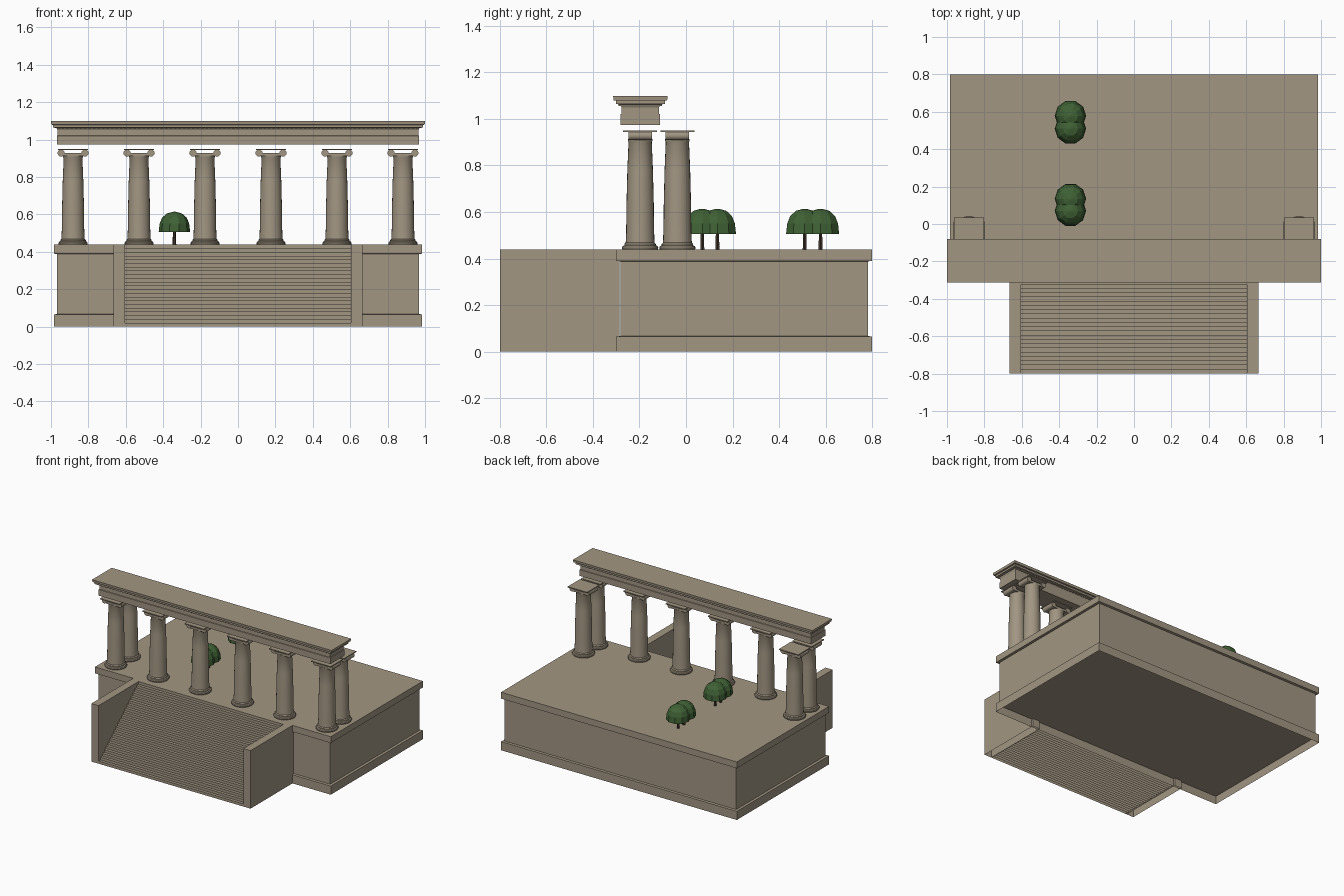
import bpy, bmesh, math
from mathutils import Matrix

if "Cube" in bpy.data.objects:
    bpy.data.objects.remove(bpy.data.objects["Cube"])


def material(name, col):
    m = bpy.data.materials.new(name)
    m.diffuse_color = (*col, 1)
    m.use_nodes = True
    m.node_tree.nodes["Principled BSDF"].inputs["Base Color"].default_value = m.diffuse_color
    return m


STONE = material("stone", (0.36, 0.305, 0.225))
LEAF = material("leaf", (0.05, 0.12, 0.035))
BARK = material("bark", (0.05, 0.035, 0.025))


def finish(name, bm, mat, smooth=None, recalc=True):
    if recalc:
        bmesh.ops.recalc_face_normals(bm, faces=bm.faces)
    me = bpy.data.meshes.new(name)
    bm.to_mesh(me)
    bm.free()
    me.materials.append(mat)
    ob = bpy.data.objects.new(name, me)
    bpy.context.collection.objects.link(ob)
    if smooth:
        bpy.ops.object.select_all(action='DESELECT')
        ob.select_set(True)
        bpy.context.view_layer.objects.active = ob
        bpy.ops.object.shade_smooth_by_angle(angle=math.radians(smooth))
    return ob


def loft(bm, rings, bottom=True):
    """Skin a list of equal-length point rings and cap the ends."""
    vs = [[bm.verts.new(p) for p in r] for r in rings]
    n = len(vs[0])
    for a, b in zip(vs, vs[1:]):
        for i in range(n):
            bm.faces.new((a[i], a[(i + 1) % n], b[(i + 1) % n], b[i]))
    if bottom:
        bm.faces.new(vs[0][::-1])
    bm.faces.new(vs[-1])


def rect(cx, cy, hx, hy, z):
    return [(cx + sx * hx, cy + sy * hy, z) for sx, sy in ((-1, -1), (1, -1), (1, 1), (-1, 1))]


def circle(r, z, n, cx=0, cy=0, turn=0.0):
    return [(cx + r * math.cos(2 * math.pi * (i + turn) / n),
             cy + r * math.sin(2 * math.pi * (i + turn) / n), z) for i in range(n)]


def box(bm, x0, x1, y0, y1, z0, z1, bottom=True):
    c = ((x0 + x1) / 2, (y0 + y1) / 2, (x1 - x0) / 2, (y1 - y0) / 2)
    loft(bm, [rect(*c, z0), rect(*c, z1)], bottom)


def moulded_block(name, cx, cy, hx, hy, profile):
    """Rectangular block whose sides follow an (inset, z) profile."""
    bm = bmesh.new()
    loft(bm, [rect(cx, cy, hx - d, hy - d, z) for d, z in profile])
    return finish(name, bm, STONE)


# Podium with base course (recessed underneath) and top slab
moulded_block("podium", 0, 0.25, 0.985, 0.55,
              [(0.002, 0.06), (0, 0), (0, 0.065), (0.018, 0.067), (0.018, 0.388), (0, 0.39), (0, 0.438)])

# Entablature: architrave, frieze, bed moulding, cornice
moulded_block("entablature", 0, -0.196, 1.0, 0.117,
              [(0.032, 0.974), (0.032, 1.02), (0.036, 1.022), (0.036, 1.05), (0.030, 1.062),
               (0.012, 1.064), (0.012, 1.078), (0.002, 1.08), (0, 1.098)])

# Small dentils under the cornice
bm = bmesh.new()
for i in range(81):
    x = -0.96 + i * 0.024
    for y in (-0.284, -0.108):
        box(bm, x - 0.007, x + 0.007, y - 0.005, y + 0.005, 1.056, 1.065)
finish("dentils", bm, STONE)

# Staircase: a row of rising blocks, open underneath
bm = bmesh.new()
N, y0, depth, top = 22, -0.80, 0.50, 0.438
for i in range(N):
    box(bm, -0.606, 0.606, y0 + depth * i / N, y0 + depth * (i + 1) / N, 0, top * (i + 1) / N, False)
finish("stairs", bm, STONE)

# Cheek walls beside the stairs, open underneath
for s, side in ((-1, "left"), (1, "right")):
    bm = bmesh.new()
    box(bm, *sorted((s * 0.605, s * 0.665)), -0.80, -0.285, 0, 0.438, False)
    finish(side + "_stair_wall", bm, STONE)


# Columns: lathed shaft and round base, scrolled capital
def column_mesh():
    bm = bmesh.new()
    shaft = [(0.076, 0.438), (0.078, 0.446), (0.075, 0.453), (0.068, 0.457), (0.068, 0.462),
             (0.062, 0.468), (0.060, 0.52), (0.0585, 0.64), (0.055, 0.78), (0.050, 0.90),
             (0.053, 0.906), (0.053, 0.914)]
    loft(bm, [circle(r, z, 24) for r, z in shaft])
    box(bm, -0.064, 0.064, -0.048, 0.048, 0.911, 0.927)
    box(bm, -0.081, 0.081, -0.073, 0.073, 0.943, 0.95)
    for s in (-1, 1):
        bmesh.ops.create_cone(bm, cap_ends=True, segments=16, radius1=0.019, radius2=0.019, depth=0.1,
                              matrix=Matrix.Translation((s * 0.064, 0, 0.928)) @ Matrix.Rotation(math.pi / 2, 4, 'X'))
    return finish("column", bm, STONE, smooth=30)


places = [(-0.882 + 0.3528 * i, -0.197) for i in range(6)] + [(-0.882, -0.037), (0.882, -0.037)]
col = column_mesh()
for i, (x, y) in enumerate(places):
    ob = col if i == 0 else col.copy()
    if i:
        bpy.context.collection.objects.link(ob)
    ob.name = f"column_{i + 1}"
    ob.location = (x, y, 0)

# Trees: low-poly domes on thin trunks
for i, y in enumerate((0.07, 0.135, 0.51, 0.578)):
    bm = bmesh.new()
    loft(bm, [circle(r, z, 10, -0.34, y) for r, z in
              ((0.084, 0.506), (0.079, 0.55), (0.066, 0.582), (0.040, 0.605), (0.006, 0.614))])
    finish(f"tree_crown_{i + 1}", bm, LEAF)
    bm = bmesh.new()
    loft(bm, [circle(r, z, 6, -0.34, y) for r, z in ((0.010, 0.437), (0.008, 0.51))])
    finish(f"tree_trunk_{i + 1}", bm, BARK)
